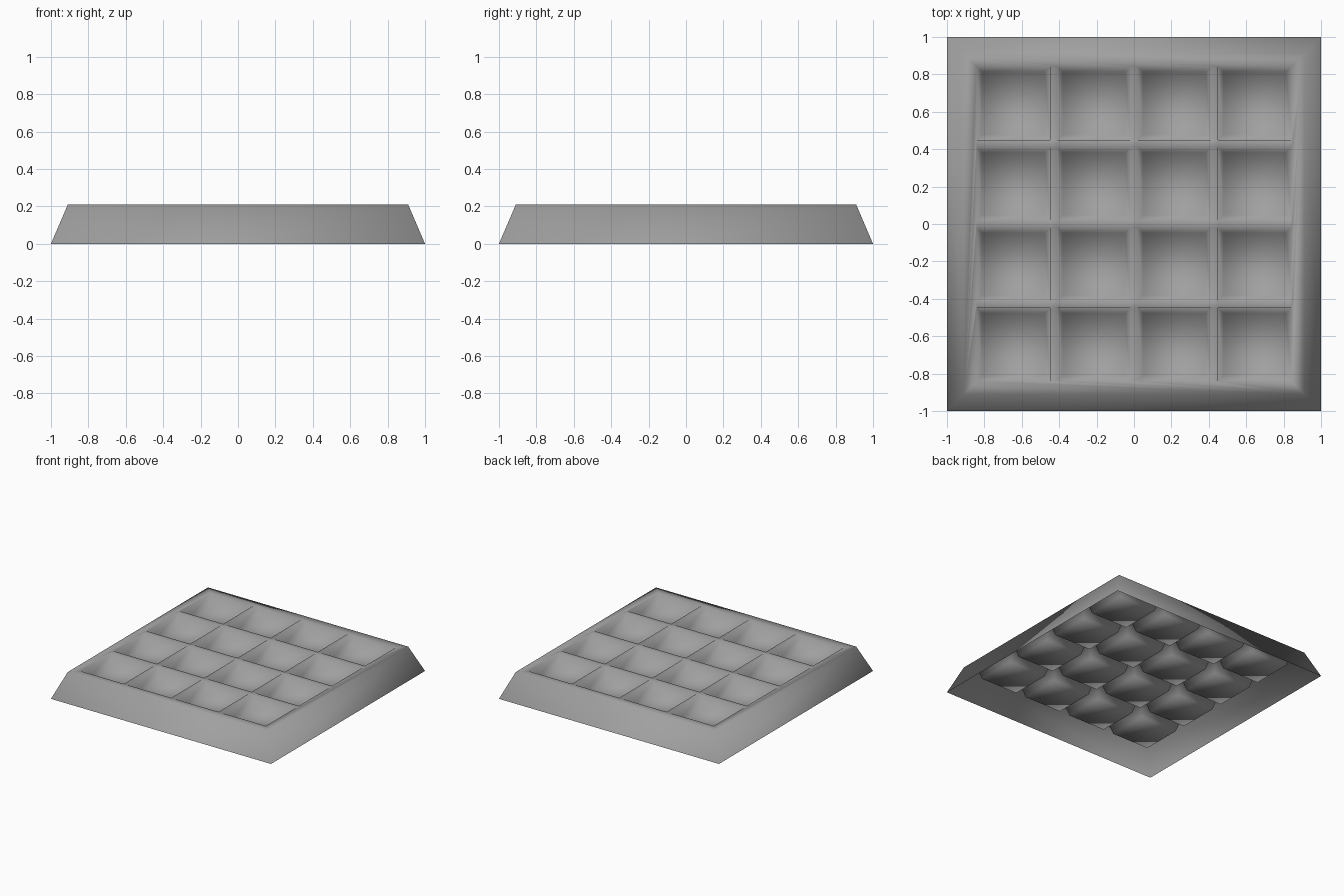
import bpy
import bmesh

if "Cube" in bpy.data.objects:
    bpy.data.objects.remove(bpy.data.objects["Cube"])

HEIGHT, TOP, BASE = 0.21, 0.91, 1.0      # outer shell
PITCH, HALF, FLOOR, DEPTH = 0.43, 0.197, 0.155, 0.105   # pockets

# Grid lines: both edges of the four pockets
centres = [(i - 1.5) * PITCH for i in range(4)]
lines = [c + s * HALF for c in centres for s in (-1, 1)]
n = len(lines)

bm = bmesh.new()

# Top lattice of ribs and pocket openings
v = [[bm.verts.new((x, y, HEIGHT)) for y in lines] for x in lines]
pockets = []
for i in range(n - 1):
    for j in range(n - 1):
        f = bm.faces.new((v[i][j], v[i + 1][j], v[i + 1][j + 1], v[i][j + 1]))
        if i % 2 == 0 and j % 2 == 0:
            pockets.append(f)

# Flat rim and sloping outer wall, mitred at the corners, open underneath
corners = [(-1, -1), (1, -1), (1, 1), (-1, 1)]
upper = [bm.verts.new((x * TOP, y * TOP, HEIGHT)) for x, y in corners]
lower = [bm.verts.new((x * BASE, y * BASE, 0)) for x, y in corners]
sides = [
    [v[k][0] for k in range(n)],
    [v[-1][k] for k in range(n)],
    [v[k][-1] for k in reversed(range(n))],
    [v[0][k] for k in reversed(range(n))],
]
for k, side in enumerate(sides):
    m = (k + 1) % 4
    bm.faces.new([upper[k], upper[m]] + side[::-1])
    bm.faces.new((lower[k], lower[m], upper[m], upper[k]))

# Tapered pockets pressed down into the top
bm.normal_update()
bmesh.ops.inset_individual(bm, faces=pockets, thickness=HALF - FLOOR, depth=0)
for f in pockets:
    for w in f.verts:
        w.co.z = HEIGHT - DEPTH

bm.normal_update()
for f in bm.faces:
    f.smooth = True

mesh = bpy.data.meshes.new("waffle_tray")
bm.to_mesh(mesh)
bm.free()
tray = bpy.data.objects.new("waffle_tray", mesh)
bpy.context.collection.objects.link(tray)

# Dark grey finish
grey = bpy.data.materials.new("dark_grey")
grey.diffuse_color = (0.35, 0.35, 0.35, 1)
grey.use_nodes = True
grey.node_tree.nodes["Principled BSDF"].inputs["Base Color"].default_value = grey.diffuse_color
mesh.materials.append(grey)
